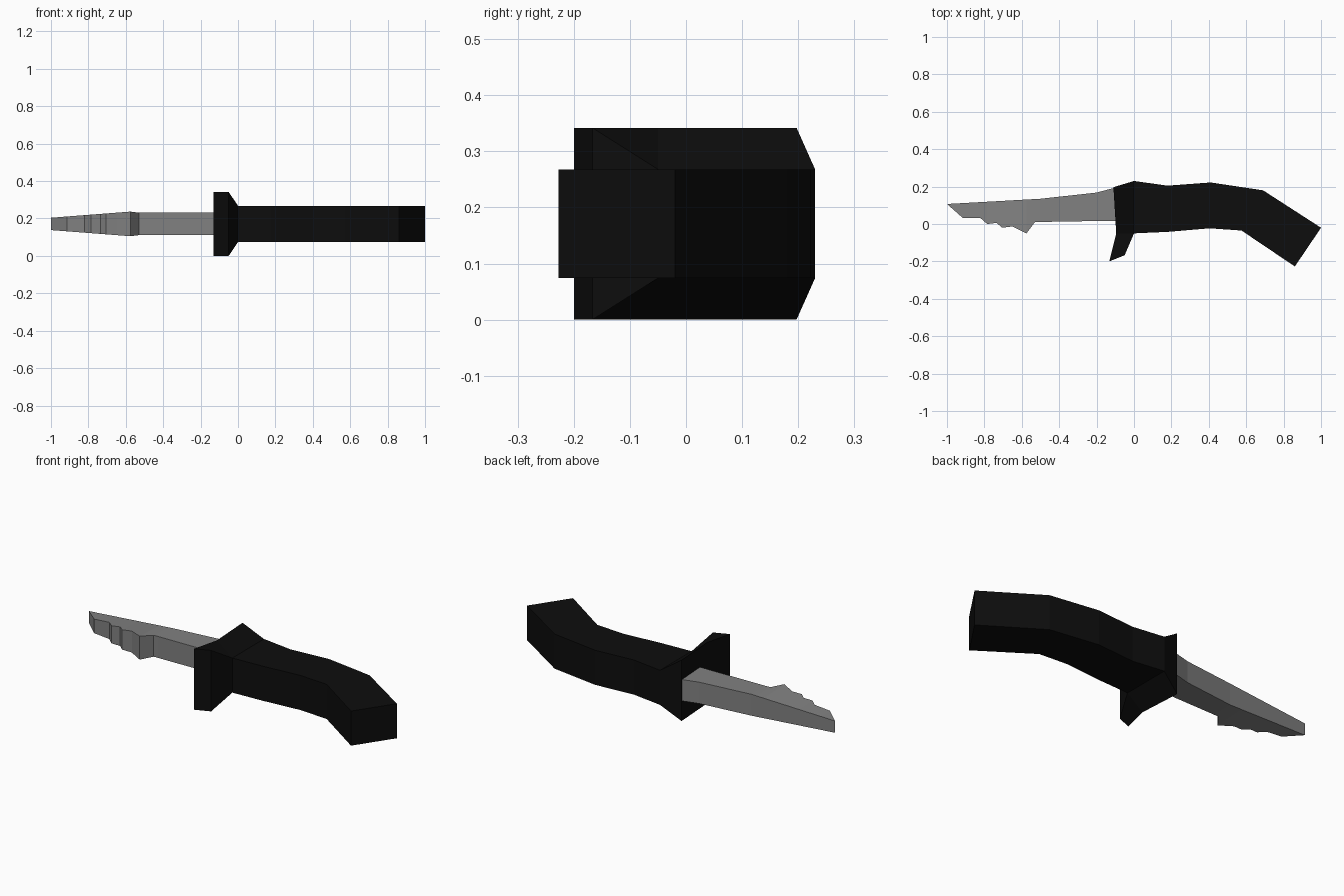
import bpy, bmesh

if "Cube" in bpy.data.objects:
    bpy.data.objects.remove(bpy.data.objects["Cube"])

MID_Z = 0.171  # the knife lies flat and is mirrored about this height


def material(name, value):
    m = bpy.data.materials.new(name)
    m.diffuse_color = (value, value, value, 1)
    m.use_nodes = True
    m.node_tree.nodes["Principled BSDF"].inputs["Base Color"].default_value = m.diffuse_color
    return m


def slab(name, points, polys, mat):
    """Solid mirrored about MID_Z: points are (x, y, half thickness)."""
    bm = bmesh.new()
    top = [bm.verts.new((x, y, MID_Z + h)) for x, y, h in points]
    low = [bm.verts.new((x, y, MID_Z - h)) for x, y, h in points]
    edges = [(p[i - 1], p[i]) for p in polys for i in range(len(p))]
    for p in polys:
        bm.faces.new([top[i] for i in p])
        bm.faces.new([low[i] for i in reversed(p)])
    for a, b in edges:
        if (b, a) not in edges:  # outline edge: add a side wall
            bm.faces.new((top[b], top[a], low[a], low[b]))
    bmesh.ops.recalc_face_normals(bm, faces=bm.faces)
    me = bpy.data.meshes.new(name)
    bm.to_mesh(me)
    bm.free()
    me.materials.append(mat)
    ob = bpy.data.objects.new(name, me)
    bpy.context.collection.objects.link(ob)
    return ob


steel = material("grey steel", 0.22)
black = material("black grip", 0.004)

# Curved handle with the flared guard and its finger prong
H, G = 0.097, 0.171
upper = [(-0.11, 0.197, G), (0, 0.23, H), (0.18, 0.205, H), (0.41, 0.222, H),
         (0.69, 0.18, H), (1.0, -0.02, H)]
lower = [(-0.095, -0.05, G), (0, -0.05, H), (0.18, -0.042, H), (0.405, -0.023, H),
         (0.575, -0.035, H), (0.86, -0.227, H)]
prong = [(-0.132, -0.2, G), (-0.05, -0.167, G)]
polys = [(i, i + 6, i + 7, i + 1) for i in range(5)] + [(6, 12, 13, 7)]
slab("handle_and_guard", upper + lower + prong, polys, black)

# Blade: spine line above, straight edge then saw teeth below
SPINE = [(-1, 0.107), (-0.5, 0.135), (-0.2, 0.168), (-0.08, 0.2)]


def spine_y(x):
    for (xa, ya), (xb, yb) in zip(SPINE, SPINE[1:]):
        if x <= xb:
            return ya + (yb - ya) * (x - xa) / (xb - xa)


edge = [(-0.08, 0.017), (-0.2, 0.016), (-0.5, 0.011), (-0.53, 0.01), (-0.575, -0.05),
        (-0.65, -0.013), (-0.705, -0.02), (-0.735, 0.006), (-0.785, 0.0),
        (-0.82, 0.031), (-0.915, 0.032)]
n = len(edge)
spine_pts = [(x, spine_y(x), 0.06 - 0.027 * max(0, -0.5 - x) / 0.5) for x, y in edge]
edge_pts = [(x, y, 0.06 if x > -0.55 else 0.033 + 0.077 * (x + 1)) for x, y in edge]
tip = [(-1, 0.107, 0.033)]
polys = [(i, i + 1, n + i + 1, n + i) for i in range(n - 1)] + [(n - 1, 2 * n, 2 * n - 1)]
slab("blade", spine_pts + edge_pts + tip, polys, steel)
